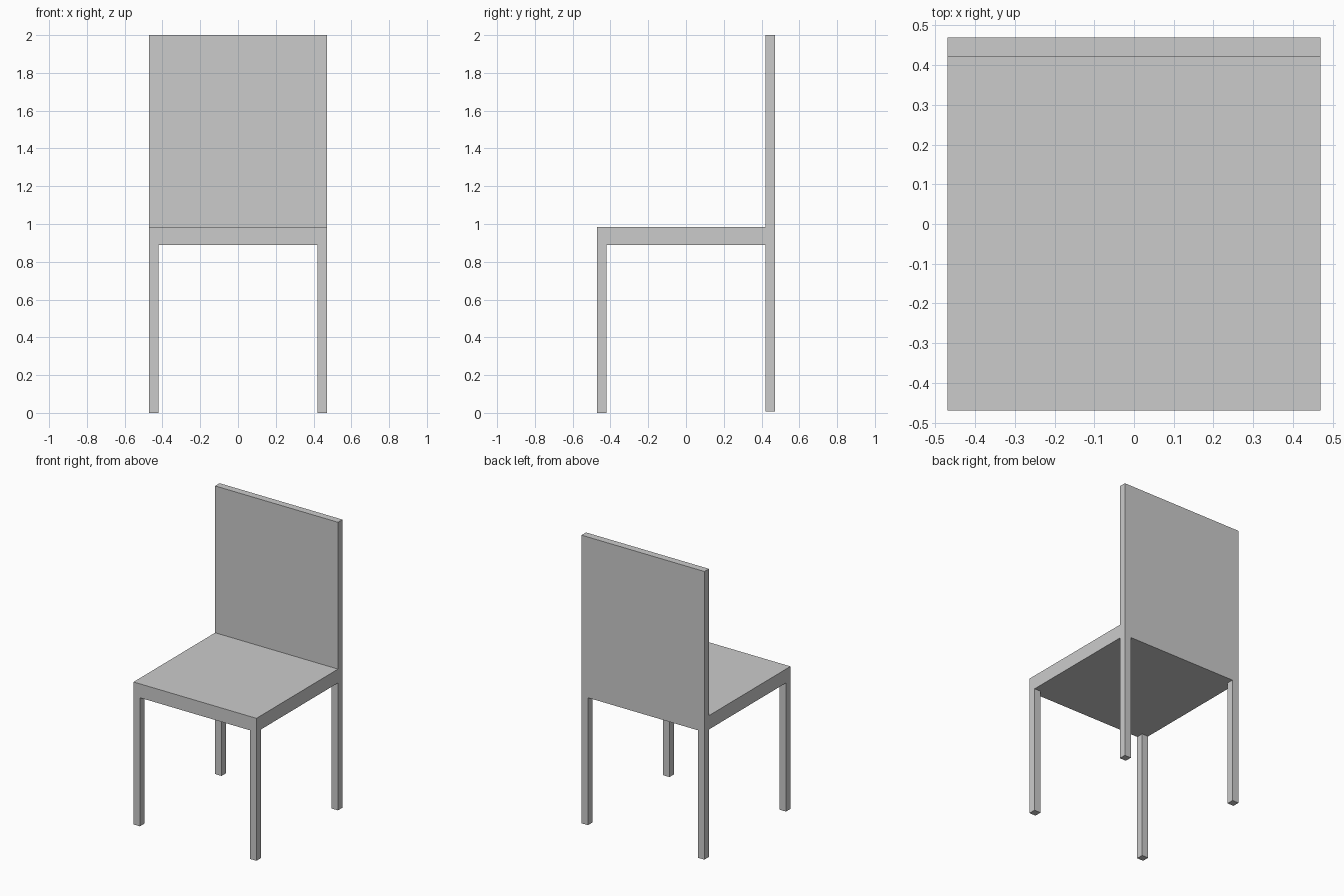
import bpy

if "Cube" in bpy.data.objects:
    bpy.data.objects.remove(bpy.data.objects["Cube"])

HALF = 0.47      # half width and depth of the chair
INNER = 0.421    # inner edge of legs and backrest
SEAT_LOW, SEAT_TOP, TOP = 0.889, 0.985, 2.0


def box(name, low, high):
    """Box spanning two opposite corners."""
    centre = [(a + b) / 2 for a, b in zip(low, high)]
    bpy.ops.mesh.primitive_cube_add(size=1, location=centre)
    obj = bpy.context.object
    obj.name = name
    obj.scale = [b - a for a, b in zip(low, high)]
    bpy.ops.object.transform_apply(location=True, rotation=False, scale=True)
    # Origin now lies on the centre line, so mirroring in x works directly
    return obj


# Seat slab
box("seat", (-HALF, -HALF, SEAT_LOW), (HALF, HALF, SEAT_TOP))

# Upright backrest panel, flush with the rear of the seat
box("backrest", (-HALF, INNER, SEAT_TOP), (HALF, HALF, TOP))

# Legs, mirrored left to right; the rear pair is very slightly shorter
for name, y0, y1, foot in (("front_legs", -HALF, -INNER, 0.0),
                           ("back_legs", INNER, HALF, 0.008)):
    legs = box(name, (INNER, y0, foot), (HALF, y1, SEAT_LOW))
    legs.modifiers.new("mirror", 'MIRROR').use_axis[0] = True
